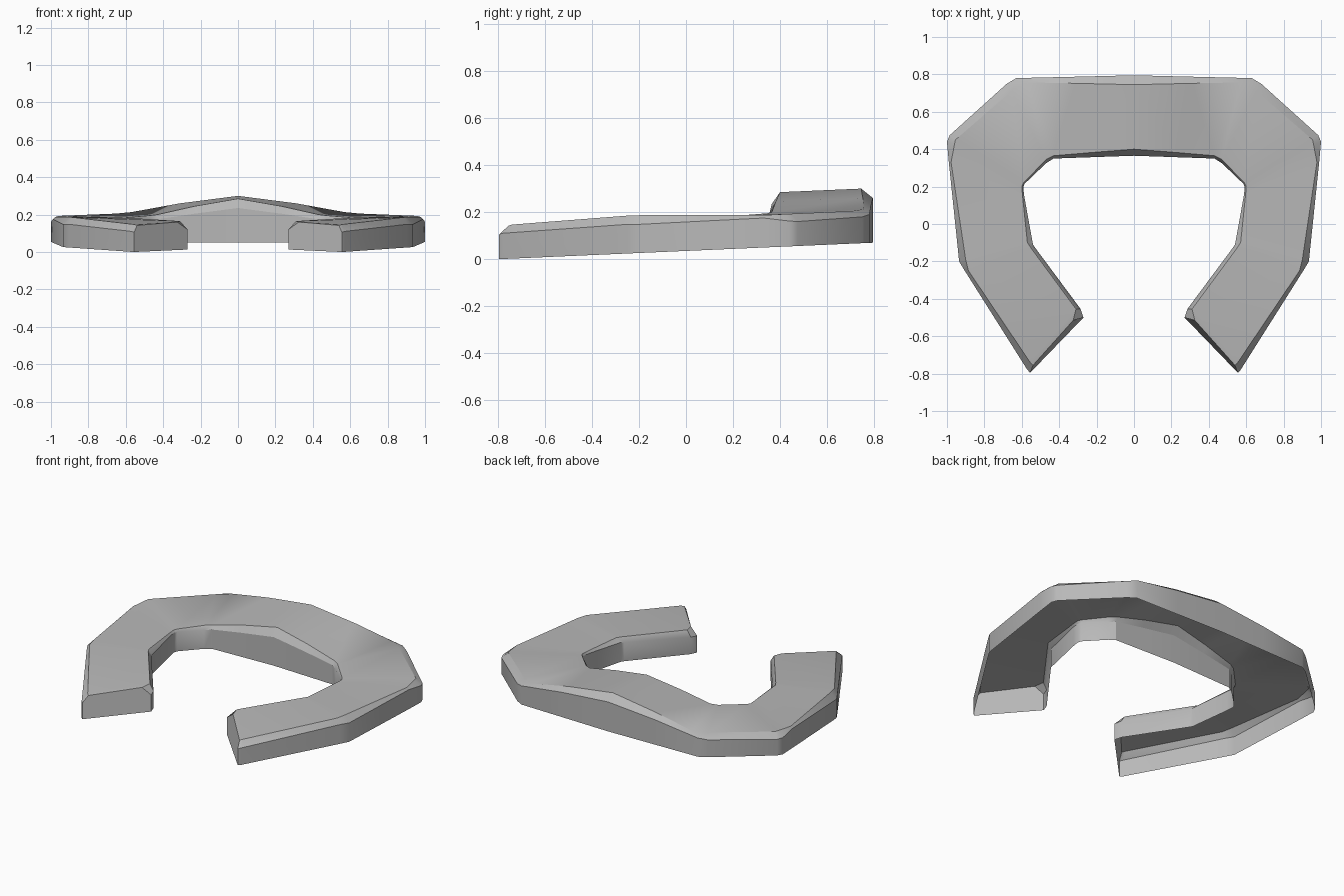
import bpy
import bmesh
from math import radians

default_cube = bpy.data.objects.get("Cube")
if default_cube:
    bpy.data.objects.remove(default_cube, do_unlink=True)


def make_material(name, color):
    material = bpy.data.materials.new(name)
    material.use_nodes = True
    material.diffuse_color = color
    material.node_tree.nodes["Principled BSDF"].inputs["Base Color"].default_value = color
    return material


def rim_height(y):
    """The open lower rim rises gently from the tips to the back."""
    return 0.044 * (y + 0.795)


def cross_section(outer, outer_crown, inner_crown, inner, shoulder, crown):
    """Six points over the bar, from the outer rim to the inner rim.

    Shoulder and crown hold the heights of the outer and the inner side.
    """
    return [
        (*outer, rim_height(outer[1])),
        (*outer, shoulder[0]),
        (*outer_crown, crown[0]),
        (*inner_crown, crown[1]),
        (*inner, shoulder[1]),
        (*inner, rim_height(inner[1])),
    ]


def loft(name, sections, material):
    """Skin the sections into half a shell, close the tip and mirror it."""
    bm = bmesh.new()
    strips = [[bm.verts.new(point) for point in section] for section in sections]
    for strip, following in zip(strips, strips[1:]):
        for i in range(len(strip) - 1):
            bm.faces.new((strip[i], following[i], following[i + 1], strip[i + 1]))
    bm.faces.new(strips[-1])
    bmesh.ops.remove_doubles(bm, verts=bm.verts, dist=0.001)

    half = bm.verts[:] + bm.edges[:] + bm.faces[:]
    bmesh.ops.mirror(bm, geom=half, axis="X", merge_dist=0.001)
    bmesh.ops.recalc_face_normals(bm, faces=bm.faces)

    # The crown must face up, so the walls face out
    bm.normal_update()
    if sum(face.normal.z * face.calc_area() for face in bm.faces) < 0:
        bmesh.ops.reverse_faces(bm, faces=bm.faces)

    mesh = bpy.data.meshes.new(name)
    bm.to_mesh(mesh)
    bm.free()
    mesh.materials.append(material)
    part = bpy.data.objects.new(name, mesh)
    bpy.context.collection.objects.link(part)
    return part


# Half of the hollow bar, from the arched back round to the open tip
sections = [
    # middle of the back
    cross_section((0, .795), (0, .745), (0, .4), (0, .365), (.26, .235), (.3, .285)),
    cross_section((.33, .787), (.31, .752), (.23, .382), (.23, .357), (.23, .205), (.26, .245)),
    # rear corner
    cross_section((.63, .78), (.57, .757), (.43, .365), (.43, .35), (.19, .175), (.213, .2)),
    cross_section((.68, .75), (.655, .71), (.47, .345), (.47, .325), (.18, .17), (.205, .195)),
    # side corner
    cross_section((.985, .475), (.955, .45), (.59, .22), (.585, .215), (.16, .17), (.193, .185)),
    cross_section((1, .44), (.96, .425), (.6, .2), (.592, .195), (.162, .17), (.192, .183)),
    cross_section((.99, .33), (.978, .33), (.596, .15), (.587, .15), (.175, .17), (.187, .183)),
    # front of the side
    cross_section((.935, -.2), (.9, -.19), (.57, -.1), (.54, -.11), (.148, .155), (.187, .18)),
    cross_section((.905, -.25), (.885, -.25), (.55, -.13), (.53, -.125), (.148, .15), (.185, .18)),
    # open tip
    cross_section((.57, -.78), (.555, -.74), (.31, -.455), (.285, -.455), (.11, .125), (.147, .165)),
    cross_section((.555, -.795), (.54, -.755), (.325, -.515), (.27, -.5), (.105, .12), (.142, .16)),
]

grey = make_material("plain grey", (0.48, 0.48, 0.48, 1))
bar = loft("open_ring", sections, grey)

# Smooth the gentle bends, keep the bevels crisp
bpy.ops.object.select_all(action="DESELECT")
bar.select_set(True)
bpy.context.view_layer.objects.active = bar
bpy.ops.object.shade_smooth_by_angle(angle=radians(30))
